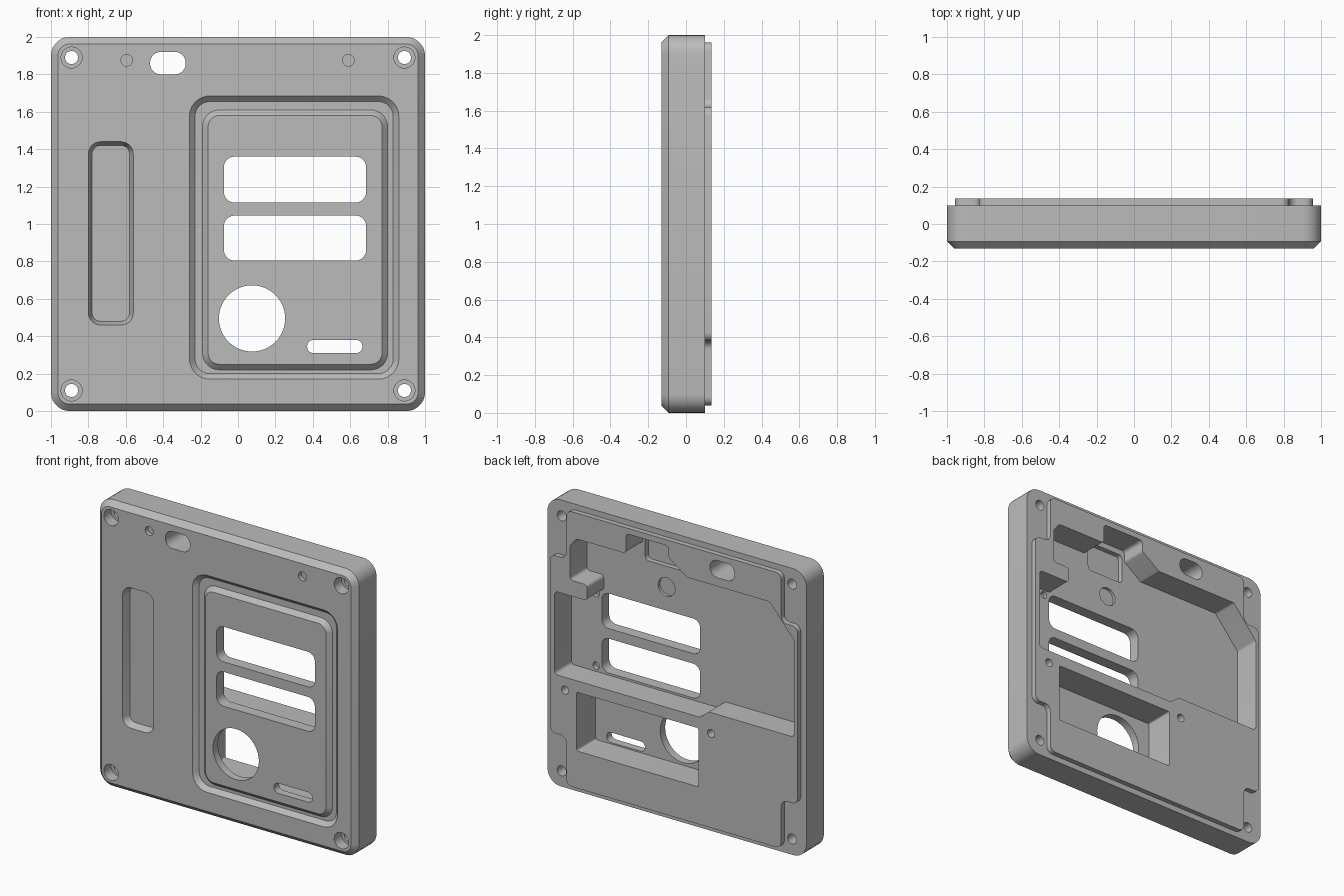
import bpy, bmesh
from math import sin, cos, pi
from mathutils import Vector

cube = bpy.data.objects.get("Cube")
if cube:
    bpy.data.objects.remove(cube, do_unlink=True)

grey = bpy.data.materials.new("plain grey")
grey.use_nodes = True
COLOUR = (0.5, 0.5, 0.5, 1)
grey.diffuse_color = COLOUR
grey.node_tree.nodes["Principled BSDF"].inputs["Base Color"].default_value = COLOUR

FRONT, RIM, BACK, FLOOR = -0.13, 0.10, 0.135, -0.05
STEPS = 7


def fillet(points, r):
    """Outline in x and z with every corner rounded."""
    pts = [Vector(p) for p in points]
    out = []
    for i, p in enumerate(pts):
        u, v = pts[i - 1] - p, pts[(i + 1) % len(pts)] - p
        limit = 0.48 * min(u.length, v.length)
        u.normalize()
        v.normalize()
        half = u.angle(v) / 2
        t = min(r * cos(half) / sin(half), limit)
        c = p + (u + v).normalized() * (t / cos(half))
        a, b = p + u * t - c, p + v * t - c
        w = a.angle(b)
        for k in range(STEPS + 1):
            f = k / STEPS
            out.append(c + (a * sin((1 - f) * w) + b * sin(f * w)) / sin(w))
    return out


def rect(x0, x1, z0, z1, r, inset=0.0):
    x0, x1, z0, z1 = x0 + inset, x1 - inset, z0 + inset, z1 - inset
    return fillet([(x0, z0), (x1, z0), (x1, z1), (x0, z1)], max(r - inset, 0.01))


def disc(x, z, r, n=40):
    return [Vector((x + r * cos(2 * pi * k / n), z + r * sin(2 * pi * k / n)))
            for k in range(n)]


def loft(name, layers):
    """Closed solid through outlines, each at its own depth y."""
    bm = bmesh.new()
    loops = [[bm.verts.new((p.x, y, p.y)) for p in o] for y, o in layers]
    for a, b in zip(loops, loops[1:]):
        for i in range(len(a)):
            j = (i + 1) % len(a)
            bm.faces.new((a[i], a[j], b[j], b[i]))
    bm.faces.new(loops[0])
    bm.faces.new(loops[-1])
    bmesh.ops.recalc_face_normals(bm, faces=bm.faces)
    mesh = bpy.data.meshes.new(name)
    bm.to_mesh(mesh)
    bm.free()
    mesh.materials.append(grey)
    ob = bpy.data.objects.new(name, mesh)
    bpy.context.collection.objects.link(ob)
    return ob


def combine(operation, layers):
    """Join a solid to the panel or cut it away."""
    tool = loft("helper", layers)
    mod = panel.modifiers.new("shape", "BOOLEAN")
    mod.operation, mod.solver, mod.object = operation, "EXACT", tool
    bpy.context.view_layer.objects.active = panel
    bpy.ops.object.modifier_apply(modifier=mod.name)
    bpy.data.objects.remove(tool, do_unlink=True)


def cut(outline, y0, y1):
    combine("DIFFERENCE", [(y0, outline), (y1, outline)])


# Body with a chamfered front edge
body = (-1, 1, 0, 2, 0.1)
panel = loft("housing_panel", [(FRONT, rect(*body, inset=0.037)),
                               (FRONT + 0.037, rect(*body)), (RIM, rect(*body))])

# Raised back lip, notched around the corner screws
ax, bx, az, bz = 0.83, 0.957, 0.62, 0.96
quarter = [(bx, az), (ax, az), (ax, bz)]
lip = (quarter + [(-x, z) for x, z in reversed(quarter)]
       + [(-x, -z) for x, z in quarter] + [(x, -z) for x, z in reversed(quarter)])
lip = fillet([(x, z + 1) for x, z in lip], 0.045)
combine("UNION", [(RIM - 0.05, lip), (BACK, lip)])

# Front groove around the raised display bezel
outer = (-0.26, 0.86, 0.17, 1.685, 0.11)
inner = (-0.19, 0.80, 0.22, 1.61, 0.09)
combine("DIFFERENCE", [(FRONT - 0.01, rect(*outer)), (FRONT, rect(*outer)),
                       (FRONT + 0.03, rect(*outer, inset=0.03))])
combine("UNION", [(FRONT + 0.04, rect(*inner)), (FRONT + 0.03, rect(*inner)),
                  (FRONT, rect(*inner, inset=0.03))])

# Blind label slot on the front
slot = (-0.80, -0.56, 0.46, 1.44, 0.065)
combine("DIFFERENCE", [(FRONT - 0.01, rect(*slot)), (FRONT, rect(*slot)),
                       (FRONT + 0.05, rect(*slot, inset=0.02))])

# Main cavity from the back
cavity = [(-0.93, 0.845), (-0.27, 0.845), (-0.2, 0.79), (0.92, 0.79), (0.92, 1.37),
          (0.67, 1.37), (0.67, 1.48), (0.80, 1.48), (0.80, 1.72), (0.75, 1.78),
          (0.37, 1.78), (0.37, 1.92), (0.04, 1.92), (0.04, 1.84), (-0.1, 1.74),
          (-0.74, 1.74), (-0.93, 1.52)]
cut(fillet(cavity, 0.025), FLOOR, BACK + 0.05)

# Lower pocket, connector recess and round recess
cut(rect(-0.19, 0.75, 0.30, 0.71, 0.012), -0.075, BACK + 0.05)
cut(rect(0.06, 0.35, 1.67, 1.88, 0.03), -0.085, FLOOR + 0.05)
cut(disc(0.185, 1.525, 0.065), FLOOR - 0.02, FLOOR + 0.05)

# Openings right through
through = (FRONT - 0.1, BACK + 0.1)
cut(rect(-0.075, 0.685, 1.115, 1.36, 0.055), *through)
cut(rect(-0.075, 0.685, 0.805, 1.045, 0.055), *through)
cut(rect(0.37, 0.665, 0.31, 0.38, 0.033), *through)
cut(rect(-0.47, -0.28, 1.80, 1.92, 0.057), *through)
cut(disc(0.075, 0.495, 0.177, 64), *through)

# Corner screw holes with counterbores
for x in (-0.89, 0.89):
    for z in (0.11, 1.89):
        cut(disc(x, z, 0.035, 28), *through)
        cut(disc(x, z, 0.056, 28), FRONT - 0.05, FRONT + 0.08)

# Small blind holes: front dimples, lip screws, floor screws
for x in (-0.595, 0.59):
    cut(disc(x, 1.875, 0.031, 24), FRONT - 0.05, FRONT + 0.03)
for x in (0.84, -0.288):
    cut(disc(x, 0.70, 0.028, 24), 0.03, BACK + 0.05)
for z in (0.83, 1.335):
    cut(disc(0.73, z, 0.025, 24), FLOOR - 0.03, FLOOR + 0.05)

# Smooth rounded corners, keep crisp edges
bpy.ops.object.select_all(action="DESELECT")
panel.select_set(True)
bpy.context.view_layer.objects.active = panel
bpy.ops.object.shade_smooth_by_angle(angle=0.5)
